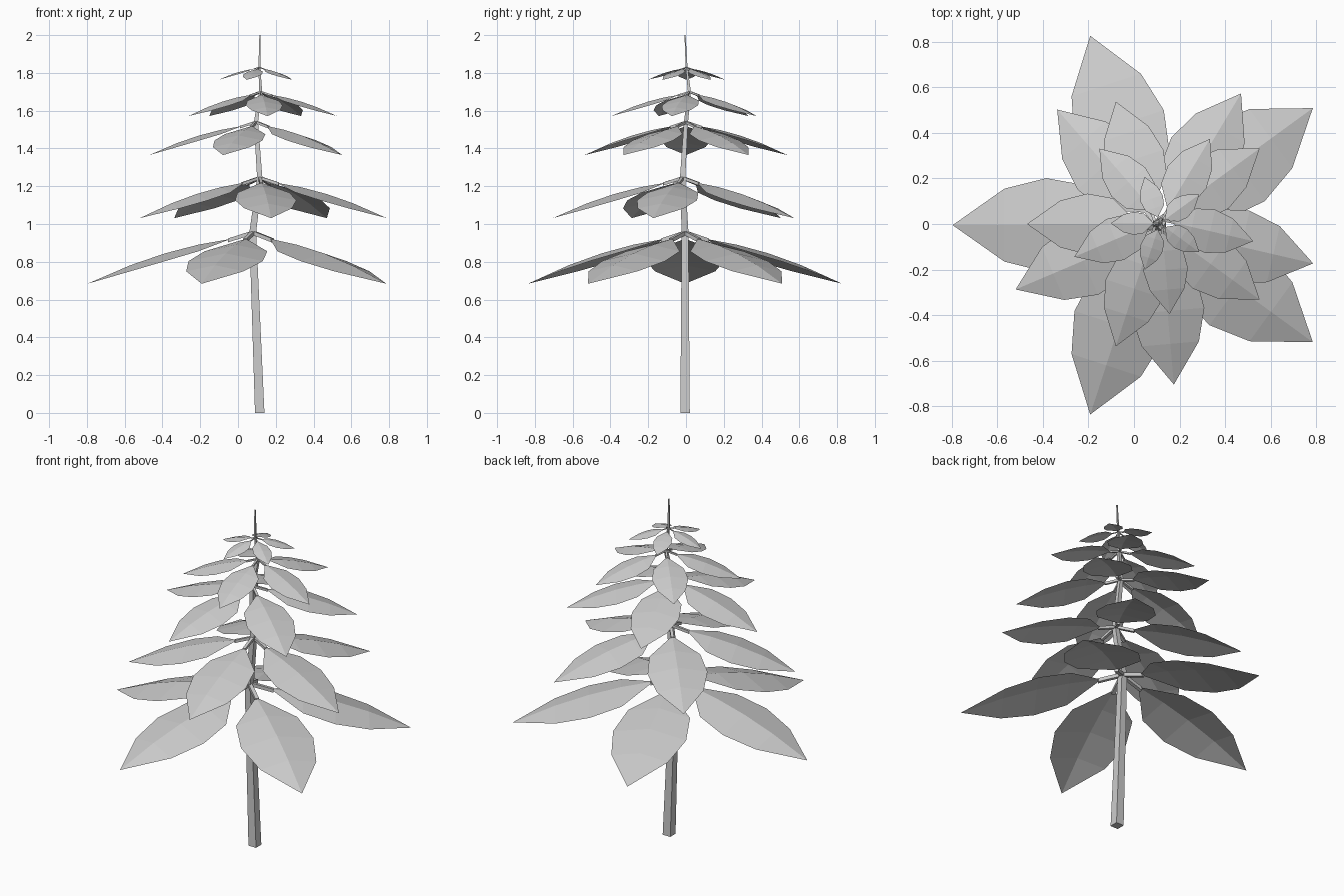
import bpy
from math import cos, sin, radians
from mathutils import Vector

if "Cube" in bpy.data.objects:
    bpy.data.objects.remove(bpy.data.objects["Cube"])

# stem nodes: x, y, z, half width
STEM = [(.115, -.005, 0, .025), (.078, -.005, .955, .018), (.115, -.018, 1.245, .014),
        (.095, 0, 1.54, .011), (.12, .018, 1.70, .008), (.113, .003, 1.83, .005),
        (.116, -.005, 2.0, .003)]
# leaf whorls: stem node, leaf reach, first angle
WHORLS = [(1, .875, 36), (2, .69, 59), (3, .565, 36), (4, .415, 59), (5, .215, 36)]
# unit leaf stations: reach, midrib drop, half width
LEAF = [(.13, .038, 0), (.33, .074, .2), (.53, .126, .236), (.74, .198, .183), (1, .31, 0)]


def make_object(name, verts, faces):
    mesh = bpy.data.meshes.new(name)
    mesh.from_pydata(verts, [], faces)
    mesh.update()
    obj = bpy.data.objects.new(name, mesh)
    bpy.context.collection.objects.link(obj)


def ring_faces(count):
    faces = [(3, 2, 1, 0)]
    for i in range(count - 1):
        for k in range(4):
            a, b = i * 4 + k, i * 4 + (k + 1) % 4
            faces.append((a, b, b + 4, a + 4))
    e = (count - 1) * 4
    return faces + [(e, e + 1, e + 2, e + 3)]


# square tapering stem
corners = [(-1, -1), (1, -1), (1, 1), (-1, 1)]
make_object("stem", [(x + w * i, y + w * j, z) for x, y, z, w in STEM for i, j in corners],
            ring_faces(len(STEM)))


def leaf(name, origin, reach, angle):
    c, s = cos(angle), sin(angle)

    def place(u, v, w):
        return origin + reach * Vector((u * c - v * s, u * s + v * c, w))

    # folded blade: midrib, left edge, right edge
    mid = [place(r, 0, -d) for r, d, w in LEAF]
    left = [place(r, w, -d - .2 * w) for r, d, w in LEAF[1:4]]
    right = [place(r, -w, -d - .2 * w) for r, d, w in LEAF[1:4]]
    faces = [(0, 1, 5), (0, 8, 1), (1, 2, 6, 5), (8, 9, 2, 1),
             (2, 3, 7, 6), (9, 10, 3, 2), (3, 4, 7), (10, 4, 3)]
    make_object(name + "_blade", mid + left + right, faces)
    # stalk from stem to blade
    t = .012
    stalk = [place(r, t * i, -d + t * j) for r, d in ((0, 0), (.15, .048)) for i, j in corners]
    make_object(name + "_stalk", stalk, ring_faces(2))


for n, (node, reach, start) in enumerate(WHORLS):
    for k in range(5):
        leaf(f"leaf_{n + 1}_{k + 1}", Vector(STEM[node][:3]), reach, radians(start + 72 * k))
